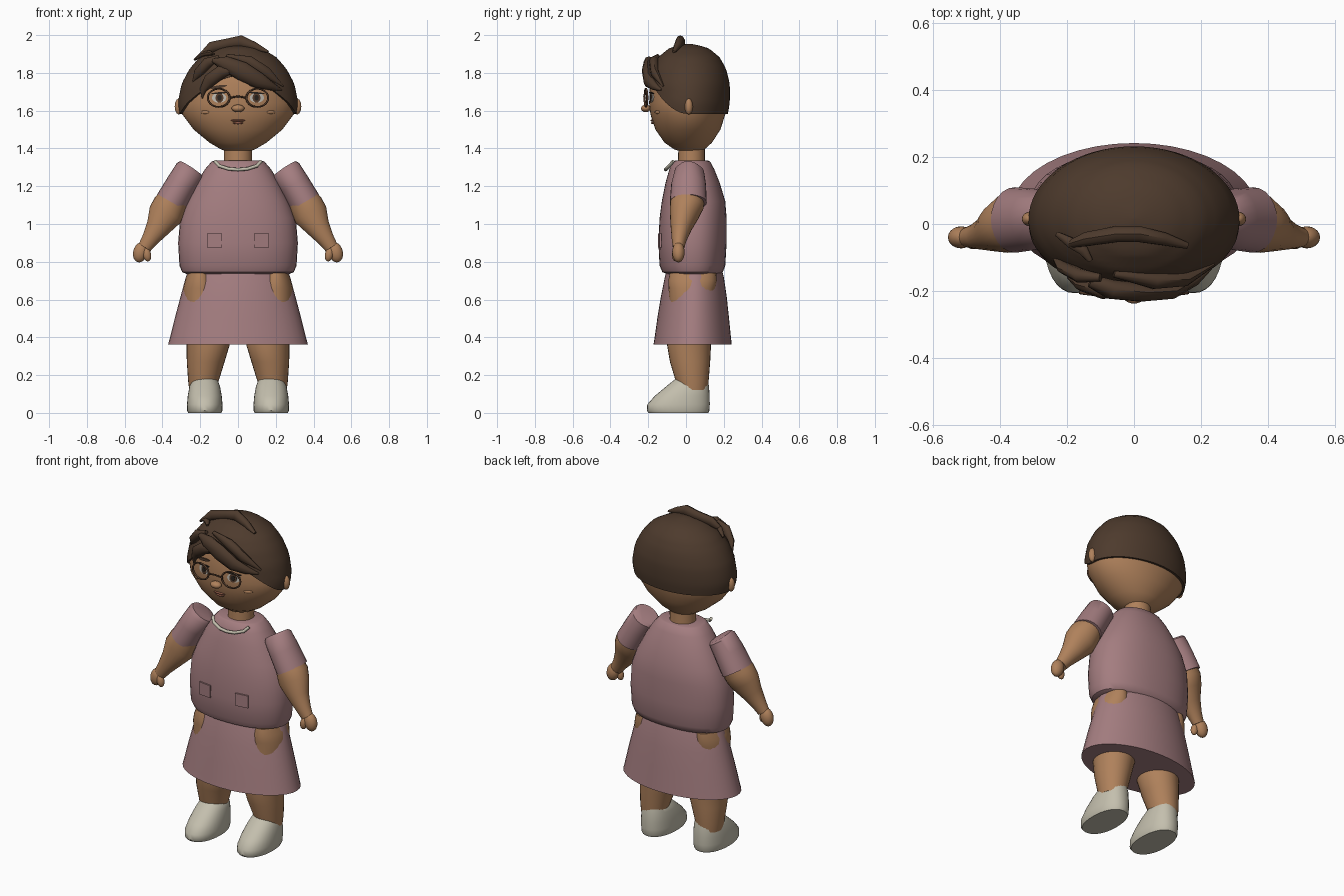
import bpy, bmesh, math
from mathutils import Vector


def colour(name, rgb):
    m = bpy.data.materials.new(name)
    m.diffuse_color = (*rgb, 1)
    return m


SKIN = colour("tan skin", (0.43, 0.22, 0.105))
HAIR = colour("dark brown hair", (0.075, 0.043, 0.026))
DRESS = colour("dusty pink cloth", (0.37, 0.205, 0.215))
CREAM = colour("cream", (0.55, 0.52, 0.42))
FRAME = colour("frame brown", (0.09, 0.045, 0.025))
LIP = colour("lip brown", (0.27, 0.10, 0.06))
EYE = colour("eye white", (0.5, 0.47, 0.42))
PUPIL = colour("pupil", (0.02, 0.015, 0.012))


def make(name, mat, verts, faces, angle=40):
    me = bpy.data.meshes.new(name)
    me.from_pydata(verts, [], faces)
    bm = bmesh.new()
    bm.from_mesh(me)
    bmesh.ops.recalc_face_normals(bm, faces=bm.faces)
    bm.to_mesh(me)
    bm.free()
    ob = bpy.data.objects.new(name, me)
    bpy.context.collection.objects.link(ob)
    me.materials.append(mat)
    bpy.ops.object.select_all(action='DESELECT')
    ob.select_set(True)
    bpy.context.view_layer.objects.active = ob
    bpy.ops.object.shade_smooth_by_angle(angle=math.radians(angle))
    return ob


def skin_rings(name, mat, rings, angle=40):
    n = len(rings[0])
    verts = [v for r in rings for v in r]
    faces = [(k * n + i, k * n + (i + 1) % n, (k + 1) * n + (i + 1) % n, (k + 1) * n + i)
             for k in range(len(rings) - 1) for i in range(n)]
    faces += [tuple(range(n)), tuple(range(len(verts) - n, len(verts)))]
    return make(name, mat, verts, faces, angle)


def sweep(name, mat, pts, up=(0, 1, 0), axis=None, n=24, sx=1, power=2.0):
    """Elliptical rings (x, y, z, half width, half depth) along a path."""
    P = [Vector((p[0] * sx, p[1], p[2])) for p in pts]
    rings = []
    for k, p in enumerate(pts):
        t = Vector(axis) if axis else P[min(k + 1, len(P) - 1)] - P[max(k - 1, 0)]
        t.normalize()
        u = t.cross(Vector(up)).normalized()
        v = u.cross(t)
        ring = []
        for i in range(n):
            c, s = math.cos(2 * math.pi * i / n), math.sin(2 * math.pi * i / n)
            c, s = (math.copysign(abs(w) ** (2 / power), w) for w in (c, s))
            ring.append(P[k] + u * p[3] * c + v * p[4] * s)
        rings.append(ring)
    return skin_rings(name, mat, rings)


def loft(name, mat, rows, cx=0, sx=1, n=40, power=2.0):
    """Upright form from rows (z, half width, front y, back y)."""
    pts = [(r[4] if len(r) > 4 else cx, (r[2] + r[3]) / 2, r[0], r[1], (r[3] - r[2]) / 2) for r in rows]
    return sweep(name, mat, pts, axis=(0, 0, 1), n=n, sx=sx, power=power)


def ball(name, mat, loc, size, rot=(0, 0, 0)):
    bpy.ops.mesh.primitive_uv_sphere_add(segments=20, ring_count=12, location=loc, rotation=rot)
    ob = bpy.context.object
    ob.name, ob.scale = name, size
    ob.data.materials.append(mat)
    bpy.ops.object.shade_smooth()
    return ob


# Head profile: z, half width, centre y, half depth
HEAD = [(1.38, 0.045, 0.02, 0.035), (1.395, 0.09, 0.018, 0.08), (1.43, 0.15, 0.012, 0.125),
        (1.50, 0.235, 0.01, 0.172), (1.58, 0.295, 0.01, 0.198), (1.64, 0.306, 0.012, 0.207),
        (1.74, 0.286, 0.014, 0.205), (1.82, 0.243, 0.014, 0.185), (1.88, 0.19, 0.015, 0.15),
        (1.925, 0.115, 0.016, 0.095), (1.942, 0.05, 0.016, 0.042), (1.948, 0.004, 0.016, 0.004)]


def head_at(z):
    z = min(max(z, HEAD[0][0]), HEAD[-1][0])
    for a, b in zip(HEAD, HEAD[1:]):
        if z <= b[0]:
            f = (z - a[0]) / (b[0] - a[0])
            return [a[i] + (b[i] - a[i]) * f for i in (1, 2, 3)]


def face_y(x, z):
    rx, cy, ry = head_at(z)
    return cy - ry * math.sqrt(max(0, 1 - (x / rx) ** 2))


sweep("head", SKIN, [(0, r[2], r[0], r[1], r[3]) for r in HEAD], axis=(0, 0, 1), n=48)

# Hair cap with a hairline that rises over the forehead
N, rings = 64, []
for k in range(-1, 17):
    t, ring = max(k, 0) / 16, []
    for i in range(N):
        a = 2 * math.pi * i / N
        edge = 1.583 + 0.2 * max(0, -math.sin(a)) ** 2
        z = edge + (1.948 - edge) * (1 - (1 - t) ** 1.7)
        rx, cy, ry = head_at(z)
        off = -0.005 if k < 0 else 0.013 * (1 - t ** 6)
        ring.append((math.cos(a) * (rx + off), cy + math.sin(a) * (ry + off), z + 0.006 * t))
    rings.append(ring)
skin_rings("hair_cap", HAIR, rings)

# Fringe locks and top tuft
FRONT = (0, -1, 0)
LOCKS = {
    "fringe_main": [(-0.13, -0.17, 1.865, .012, .02), (-0.07, -0.195, 1.85, .04, .03), (0.02, -0.205, 1.81, .05, .028),
                    (0.11, -0.2, 1.76, .042, .025), (0.18, -0.165, 1.728, .022, .02), (0.23, -0.13, 1.71, .004, .006)],
    "fringe_upper": [(-0.06, -0.15, 1.89, .01, .01), (0.06, -0.17, 1.86, .03, .025),
                     (0.15, -0.165, 1.80, .03, .022), (0.24, -0.12, 1.73, .004, .006)],
    "fringe_left": [(0.0, -0.2, 1.83, .012, .015), (-0.09, -0.2, 1.805, .035, .025), (-0.15, -0.18, 1.76, .035, .022),
                    (-0.185, -0.155, 1.71, .018, .014), (-0.19, -0.15, 1.665, .003, .005)],
    "fringe_side": [(-0.1, -0.16, 1.885, .01, .012), (-0.16, -0.155, 1.855, .028, .022),
                    (-0.21, -0.13, 1.80, .025, .018), (-0.24, -0.10, 1.75, .004, .006)],
    "top_tuft": [(-0.19, -0.06, 1.90, .012, .012), (-0.14, -0.045, 1.935, .03, .022), (-0.05, -0.03, 1.955, .028, .025),
                 (0.015, -0.03, 1.965, .034, .025), (0.09, -0.045, 1.94, .022, .02), (0.16, -0.065, 1.912, .006, .01)],
    "tuft_end": [(-0.23, -0.03, 1.87, .006, .008), (-0.19, -0.055, 1.90, .014, .016),
                 (-0.15, -0.08, 1.905, .014, .016), (-0.13, -0.11, 1.90, .006, .008)],
}
for name, pts in LOCKS.items():
    sweep(name, HAIR, pts, up=FRONT, n=10)


# Thin face details laid on the head surface
def disc(name, mat, cx, cz, rx, rz, lift, tilt=0):
    verts, n = [], 24
    for back in (0, 1):
        for f in (0, 0.5, 1):
            for i in range(n):
                a = 2 * math.pi * i / n
                u, w = max(f, 0.01) * rx * math.cos(a), max(f, 0.01) * rz * math.sin(a)
                x, z = cx + u, cz + w + u * tilt
                verts.append((x, face_y(x, z) - (lift if not back else lift - 0.006), z))
    order = [verts[k * n:(k + 1) * n] for k in (0, 1, 2, 5, 4, 3)]
    return skin_rings(name, mat, order, 60)


for s, side in ((1, "left"), (-1, "right")):
    disc("eye_" + side, EYE, s * 0.1, 1.668, 0.038, 0.026, 0.004)
    disc("iris_" + side, FRAME, s * 0.098, 1.668, 0.021, 0.025, 0.006)
    disc("pupil_" + side, PUPIL, s * 0.098, 1.668, 0.012, 0.015, 0.008)
    disc("eyelid_" + side, PUPIL, s * 0.1, 1.693, 0.042, 0.005, 0.007, -s * 0.08)
    disc("eyebrow_" + side, HAIR, s * 0.105, 1.726, 0.047, 0.008, 0.006, -s * 0.15)
    ball("cheek_" + side, SKIN, (s * 0.175, face_y(0.175, 1.592) - 0.001, 1.592),
         (0.026, 0.006, 0.009), (0, 0, s * 0.5))
    ball("ear_" + side, SKIN, (s * 0.313, 0.015, 1.622), (0.022, 0.021, 0.042))
    # Spectacle rims
    bpy.ops.mesh.primitive_torus_add(major_radius=0.058, minor_radius=0.0055, major_segments=32, minor_segments=8,
                                     location=(s * 0.102, -0.212, 1.668),
                                     rotation=(math.pi / 2, 0, s * 0.12))
    rim = bpy.context.object
    rim.name, rim.scale = "spectacle_rim_" + side, (1, 0.83, 1)
    rim.data.materials.append(FRAME)
    bpy.ops.object.shade_smooth()
sweep("spectacle_bridge", FRAME, [(-0.046, -0.217, 1.668, .005, .005), (0, -0.222, 1.676, .005, .005),
                                  (0.046, -0.217, 1.668, .005, .005)], n=8)
ball("nose", SKIN, (0, -0.212, 1.612), (0.034, 0.026, 0.02))
ball("upper_lip", LIP, (0, face_y(0, 1.548) - 0.001, 1.548), (0.038, 0.009, 0.006))
ball("lower_lip", LIP, (0, face_y(0, 1.535) - 0.001, 1.535), (0.028, 0.010, 0.007))

# Neck and clothing
loft("neck", SKIN, [(1.27, .078, -.045, .105), (1.34, .074, -.042, .10), (1.42, .074, -.04, .10)], n=24)
BODICE = [(0.735, .27, -.10, .18), (0.745, .295, -.125, .195), (0.78, .31, -.14, .208), (0.90, .317, -.146, .215),
          (1.03, .306, -.14, .215), (1.12, .27, -.128, .208), (1.22, .218, -.108, .178), (1.29, .175, -.088, .15),
          (1.33, .14, -.07, .128), (1.335, .128, -.06, .118)]
loft("bodice", DRESS, BODICE, power=2.25)
loft("skirt", DRESS, [(0.76, .26, -.10, .19), (0.72, .276, -.112, .20), (0.62, .303, -.132, .215),
                      (0.50, .335, -.152, .228), (0.40, .36, -.166, .238), (0.362, .37, -.172, .242)])
sweep("collar", CREAM, [(-0.122, -0.068, 1.332, .009, .009), (-0.10, -0.088, 1.308, .009, .009),
                        (-0.05, -0.104, 1.292, .009, .009), (0, -0.108, 1.288, .009, .009),
                        (0.05, -0.104, 1.292, .009, .009), (0.10, -0.088, 1.308, .009, .009),
                        (0.122, -0.068, 1.332, .009, .009)], n=10)

for s, side in ((1, "left"), (-1, "right")):
    # Pocket
    x0, x1 = s * 0.085, s * 0.163
    front = [(x, y, z) for x, y in ((x0, -.149), (x1, -.139)) for z in (0.875, 0.95)]
    verts = front + [(x, y + 0.009, z) for x, y, z in front]
    make("pocket_" + side, DRESS, verts, [(0, 1, 3, 2), (4, 5, 7, 6), (0, 1, 5, 4), (2, 3, 7, 6),
                                          (0, 2, 6, 4), (1, 3, 7, 5)])
    # Sleeve, arm and hand
    sweep("sleeve_" + side, DRESS, [(.248, .02, 1.292, .072, .06), (.256, .018, 1.28, .08, .078),
                                    (.30, .014, 1.21, .081, .092), (.355, .012, 1.115, .084, .098)], sx=s)
    sweep("arm_" + side, SKIN, [(.33, .01, 1.155, .075, .085), (.362, .005, 1.10, .088, .09),
                                (.385, -.01, 1.05, .092, .078), (.425, -.026, .98, .064, .056),
                                (.465, -.036, .92, .045, .04), (.495, -.04, .875, .036, .03)], sx=s)
    ball("hand_" + side, SKIN, (s * .517, -.04, .85), (.038, .033, .054), (0, -s * 0.25, 0))
    ball("thumb_" + side, SKIN, (s * .482, -.055, .838), (.022, .02, .036), (0, s * 0.2, 0))
    # Leg, whose upper thigh shows through the skirt
    loft("leg_" + side, SKIN, [(.12, .075, -.045, .115, .183), (.17, .081, -.055, .12, .183),
                               (.27, .10, -.085, .128, .171), (.37, .116, -.102, .133, .157),
                               (.58, .10, -.088, .145, .19), (.66, .092, -.092, .156, .198),
                               (.70, .08, -.094, .163, .20), (.74, .065, -.085, .16, .20)], sx=s, n=28)
    # Shoe
    loft("shoe_" + side, CREAM, [(0, .088, -.198, .118), (.012, .093, -.207, .124), (.045, .094, -.205, .126),
                                 (.09, .090, -.165, .125), (.14, .081, -.105, .122), (.175, .068, -.062, .115),
                                 (.192, .045, -.04, .09)], cx=.176, sx=s, n=32, power=2.2)
